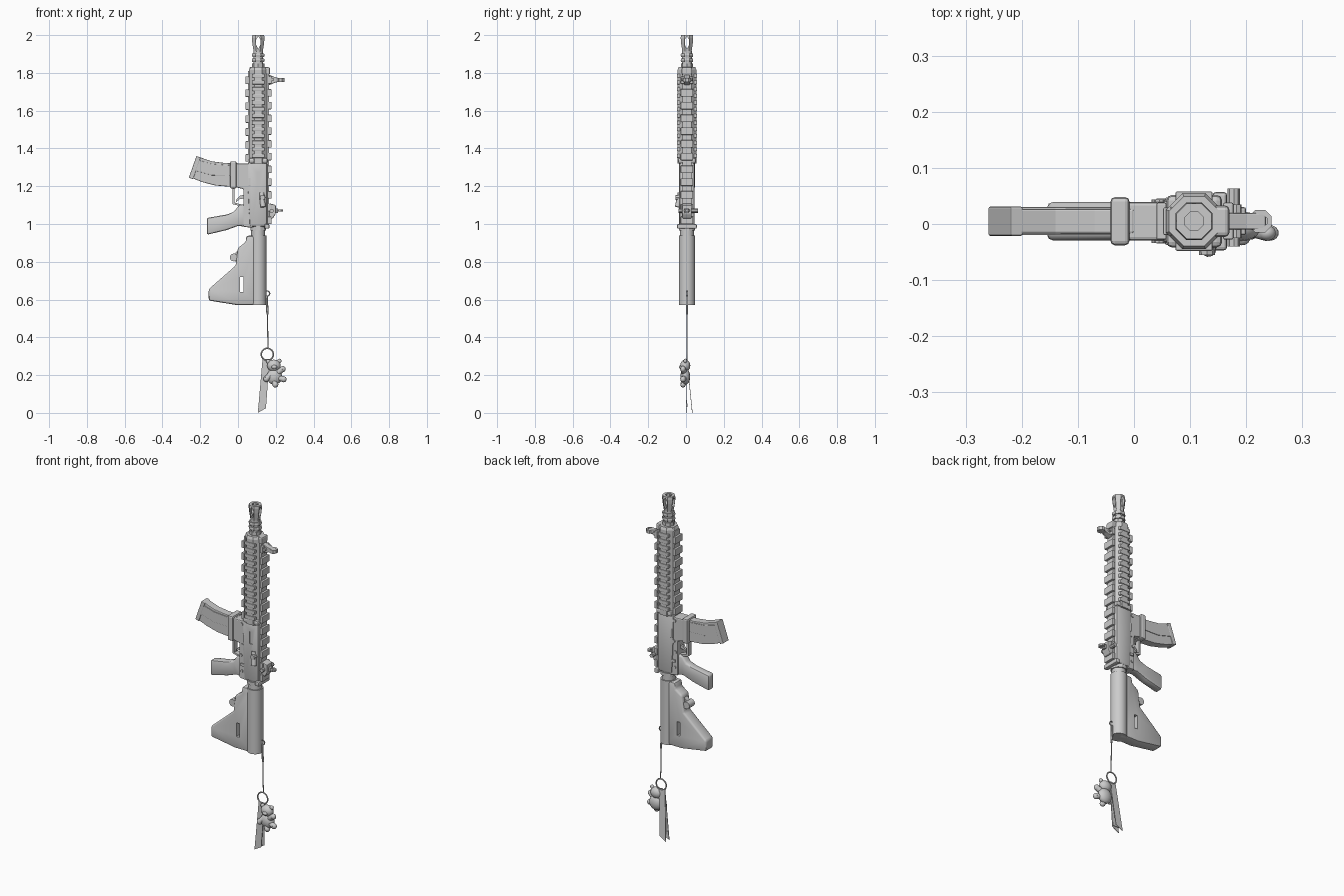
import bpy, bmesh, math
from mathutils import Vector, Matrix

if "Cube" in bpy.data.objects:
    bpy.data.objects.remove(bpy.data.objects["Cube"])

grey = bpy.data.materials.new("plain_grey")
grey.use_nodes = True
grey.diffuse_color = (0.6, 0.6, 0.6, 1)
grey.node_tree.nodes["Principled BSDF"].inputs["Base Color"].default_value = (0.6, 0.6, 0.6, 1)

CX, CY = 0.107, 0.005      # bore axis


def activate(ob):
    bpy.ops.object.select_all(action='DESELECT')
    ob.select_set(True)
    bpy.context.view_layer.objects.active = ob


def finish(name, bm, bevel=0, smooth=False):
    bmesh.ops.recalc_face_normals(bm, faces=bm.faces)
    me = bpy.data.meshes.new(name)
    bm.to_mesh(me)
    bm.free()
    ob = bpy.data.objects.new(name, me)
    bpy.context.collection.objects.link(ob)
    me.materials.append(grey)
    activate(ob)
    if bevel:
        mod = ob.modifiers.new("bevel", 'BEVEL')
        mod.width, mod.segments, mod.limit_method = bevel, 2, 'ANGLE'
        bpy.ops.object.modifier_apply(modifier=mod.name)
    if smooth:
        bpy.ops.object.shade_smooth_by_angle(angle=math.radians(40))
    return ob


def add_box(bm, x0, x1, y0, y1, z0, z1):
    mat = Matrix.Translation(((x0 + x1) / 2, (y0 + y1) / 2, (z0 + z1) / 2))
    mat = mat @ Matrix.Diagonal((x1 - x0, y1 - y0, z1 - z0, 1))
    bmesh.ops.create_cube(bm, size=1, matrix=mat)


def box(name, *dims, bevel=0):
    bm = bmesh.new()
    add_box(bm, *dims)
    return finish(name, bm, bevel)


def prism(name, pts, half, bevel=0, y=CY, lean=0, smooth=False):
    """Outline in x and z, extruded along y; lean shears it backwards lower down."""
    bm = bmesh.new()
    face = bm.faces.new([bm.verts.new((x, y - half, z)) for x, z in pts])
    ext = bmesh.ops.extrude_face_region(bm, geom=[face])
    verts = [v for v in ext["geom"] if isinstance(v, bmesh.types.BMVert)]
    bmesh.ops.translate(bm, verts=verts, vec=(0, 2 * half, 0))
    for v in bm.verts:
        v.co.y += lean * (pts[0][1] - v.co.z)
    return finish(name, bm, bevel, smooth)


def lathe(name, profile, sides, x=CX, y=CY, smooth=False):
    """Closed loop of (radius, z) turned about an upright axis."""
    bm = bmesh.new()
    rings = []
    for i in range(sides):
        a = 2 * math.pi * (i + 0.5) / sides
        rings.append([bm.verts.new((x + r * math.cos(a), y + r * math.sin(a), z)) for r, z in profile])
    n = len(profile)
    for i in range(sides):
        p, q = rings[i], rings[(i + 1) % sides]
        for j in range(n):
            bm.faces.new((p[j], q[j], q[(j + 1) % n], p[(j + 1) % n]))
    return finish(name, bm, 0, smooth)


def rod(name, a, b, r, sides=10, r2=None, smooth=True):
    a, b = Vector(a), Vector(b)
    bm = bmesh.new()
    turn = (b - a).to_track_quat('Z', 'Y').to_matrix().to_4x4()
    bmesh.ops.create_cone(bm, cap_ends=True, segments=sides, radius1=r, radius2=r if r2 is None else r2,
                          depth=(b - a).length, matrix=Matrix.Translation((a + b) / 2) @ turn)
    return finish(name, bm, 0, smooth)


def ball(name, pos, size):
    bm = bmesh.new()
    mat = Matrix.Translation(pos) @ Matrix.Diagonal((*size, 1))
    bmesh.ops.create_uvsphere(bm, u_segments=14, v_segments=8, radius=1, matrix=mat)
    return finish(name, bm, 0, True)


def ring(name, pos, major, minor, turn=(math.pi / 2, 0, 0)):
    bpy.ops.mesh.primitive_torus_add(location=pos, rotation=turn, major_radius=major,
                                     minor_radius=minor, major_segments=24, minor_segments=6)
    ob = bpy.context.object
    ob.name = name
    ob.data.materials.append(grey)
    bpy.ops.object.shade_smooth_by_angle()


def cut(ob, cutter):
    activate(ob)
    mod = ob.modifiers.new("cut", 'BOOLEAN')
    mod.operation, mod.object, mod.solver = 'DIFFERENCE', cutter, 'EXACT'
    bpy.ops.object.modifier_apply(modifier=mod.name)
    bpy.data.objects.remove(cutter)


# Muzzle piece with see-through slots, collars and barrel
muzzle = lathe("muzzle", [(0.018, 2), (0.034, 2), (0.036, 1.985), (0.034, 1.96), (0.026, 1.91), (0.018, 1.91)], 8)
slot = [(0, 0.036), (0.011, 0.02), (0.011, -0.008), (0, -0.03), (-0.011, -0.008), (-0.011, 0.02)]
for quarter in (0, 1):
    cutter = prism("slot_cutter", [(x, z + 1.957) for x, z in slot], 0.1, y=0)
    cutter.matrix_world = Matrix.Translation((CX, CY, 0)) @ Matrix.Rotation(quarter * math.pi / 2, 4, 'Z')
    bpy.context.view_layer.update()
    cut(muzzle, cutter)
for i, z in enumerate((1.885, 1.858)):
    lathe(f"muzzle_collar_{i}", [(0.02, z), (0.034, z), (0.036, z + 0.009), (0.034, z + 0.018), (0.02, z + 0.018)], 8)
rod("barrel", (CX, CY, 1.3), (CX, CY, 1.915), 0.026, 12)
rod("gas_block", (CX, CY, 1.8), (CX, CY, 1.85), 0.032, 8, smooth=False)

# Handguard core
lathe("handguard", [(0.027, 1.32), (0.054, 1.32), (0.054, 1.815), (0.048, 1.83), (0.027, 1.83)], 8)
box("handguard_cap", 0.062, 0.17, CY - 0.028, CY + 0.028, 1.79, 1.83, bevel=0.008)
box("handguard_collar", 0.058, 0.157, CY - 0.047, CY + 0.047, 1.32, 1.35, bevel=0.01)


def rail(name, quarter, reach, half, z0, z1, pitch):
    """Toothed rail, pointing along +x and then turned by quarter turns."""
    bm = bmesh.new()
    add_box(bm, 0.035, reach - 0.012, -half * 0.75, half * 0.75, z0, z1)
    count = round((z1 - z0) / pitch)
    step = (z1 - z0) / count
    for i in range(count):
        z = z0 + i * step
        add_box(bm, reach - 0.018, reach, -half, half, z, z + step * 0.58)
    bmesh.ops.transform(bm, verts=bm.verts, matrix=Matrix.Translation((CX, CY, 0))
                        @ Matrix.Rotation(quarter * math.pi / 2, 4, 'Z'))
    finish(name, bm, 0.003)


rail("top_rail", 0, 0.07, 0.033, 1.0, 1.81, 0.066)
rail("bottom_rail", 2, 0.067, 0.033, 1.33, 1.81, 0.066)
rail("left_rail", 1, 0.053, 0.033, 1.35, 1.81, 0.036)
rail("right_rail", 3, 0.053, 0.033, 1.35, 1.81, 0.036)

# Receiver
upper = prism("upper_receiver", [(0.06, 0.985), (0.155, 0.985), (0.155, 1.33), (0.05, 1.33), (0.05, 1.19)],
              0.041, bevel=0.014, smooth=True)
cut(upper, box("port_cutter", 0.1, 0.117, -0.1, CY - 0.037, 1.205, 1.275))
box("bolt", 0.098, 0.119, CY - 0.037, CY - 0.03, 1.2, 1.28)
prism("lower_receiver", [(0.08, 0.98), (0.08, 1.32), (-0.012, 1.32), (-0.012, 1.195), (0.028, 1.185), (0.028, 0.985)],
      0.034, bevel=0.006)
box("magazine_well_lip", -0.042, -0.008, CY - 0.043, CY + 0.043, 1.188, 1.332, bevel=0.008)
rod("case_deflector", (0.13, CY, 1.14), (0.13, CY - 0.06, 1.14), 0.019, 8, 0.014)
rod("forward_assist", (0.125, CY - 0.035, 1.165), (0.133, CY - 0.05, 1.09), 0.014, 10)
box("charging_handle", 0.14, 0.166, CY - 0.052, CY + 0.052, 0.975, 1.0, bevel=0.006)
for side in (-1, 1):
    for i, (x, z) in enumerate(((0.045, 1.03), (0.04, 1.12), (0.05, 1.18), (0.045, 1.3))):
        rod(f"receiver_pin_{i}", (x, CY, z), (x, CY + side * 0.039, z), 0.009, 8)
    box("selector", 0.04, 0.062, *sorted((CY + side * 0.03, CY + side * 0.04)), 1.06, 1.075)
    box("bolt_catch", 0.055, 0.068, *sorted((CY + side * 0.03, CY + side * 0.042)), 1.2, 1.25, bevel=0.003)

# Trigger and guard
prism("trigger_guard", [(0.03, 1.09), (-0.028, 1.105), (-0.028, 1.195), (-0.018, 1.195), (-0.018, 1.113), (0.03, 1.1)], 0.014)
prism("trigger", [(0.035, 1.135), (0.01, 1.132), (-0.012, 1.115), (-0.008, 1.13), (0.01, 1.15), (0.035, 1.155)], 0.007)

# Grip and magazine
prism("grip", [(0.045, 1.105), (0.005, 1.1), (-0.02, 1.065), (-0.06, 1.05), (-0.165, 1.032), (-0.165, 0.943),
               (-0.06, 0.968), (0.0, 0.99), (0.045, 0.985)], 0.024, bevel=0.01, smooth=True)
prism("magazine", [(0, 1.322), (-0.07, 1.323), (-0.14, 1.332), (-0.215, 1.358), (-0.253, 1.247), (-0.19, 1.222),
                   (-0.12, 1.204), (-0.05, 1.198), (0, 1.198)], 0.022, bevel=0.004)
prism("magazine_rib", [(-0.03, 1.31), (-0.14, 1.318), (-0.216, 1.34), (-0.234, 1.285), (-0.14, 1.258), (-0.03, 1.255)], 0.025, 0.002)
prism("magazine_floor", [(-0.198, 1.352), (-0.22, 1.36), (-0.26, 1.246), (-0.238, 1.237)], 0.026, bevel=0.003)

# Stock with tube, slot and lever
rod("buffer_tube", (CX, CY, 0.9), (CX, CY, 0.99), 0.037, 16)
lathe("castle_nut", [(0.02, 0.965), (0.043, 0.965), (0.043, 0.985), (0.02, 0.985)], 12)
rod("stock_tube", (CX, CY, 0.57), (CX, CY, 0.94), 0.043, 20)
stock = prism("stock", [(0.115, 0.938), (0.045, 0.938), (0.04, 0.902), (0.0, 0.875), (-0.012, 0.78), (-0.155, 0.655),
                        (-0.155, 0.595), (0.0, 0.57), (0.115, 0.57)], 0.034, bevel=0.01, smooth=True)
cut(stock, box("slot_cutter", 0.01, 0.03, -0.2, 0.2, 0.64, 0.72))
rod("stock_lever", (-0.022, CY - 0.025, 0.823), (-0.022, CY + 0.025, 0.823), 0.021, 12)
prism("lever_arm", [(0.02, 0.88), (-0.012, 0.85), (-0.03, 0.83), (-0.012, 0.8), (0.02, 0.79)], 0.014)

# Sights
prism("front_sight_base", [(0.165, 1.735), (0.2, 1.75), (0.235, 1.752), (0.235, 1.77), (0.2, 1.776), (0.165, 1.79)], 0.015, 0.003)
lathe("front_sight_hood", [(0.013, 1.752), (0.022, 1.752), (0.022, 1.772), (0.013, 1.772)], 8, x=0.225)
rod("front_sight_post", (0.2, CY, 1.762), (0.226, CY, 1.762), 0.003, 6)
rod("front_sight_screw", (0.183, CY - 0.03, 1.765), (0.183, CY + 0.03, 1.765), 0.009, 8)
prism("rear_sight_base", [(0.165, 1.03), (0.185, 1.03), (0.2, 1.055), (0.2, 1.1), (0.165, 1.11)], 0.025, 0.004)
box("rear_sight_arm", 0.19, 0.212, CY - 0.012, CY + 0.012, 1.058, 1.082, bevel=0.002)
lathe("rear_sight_aperture", [(0.006, 1.065), (0.018, 1.065), (0.018, 1.076), (0.006, 1.076)], 8, x=0.222)
rod("rear_sight_knob", (0.178, CY - 0.045, 1.07), (0.178, CY + 0.058, 1.07), 0.011, 8)

# Sling loop, cord and key ring
ring("sling_loop", (0.155, CY, 0.632), 0.013, 0.003)
rod("cord_clip", (0.152, CY, 0.622), (0.156, CY, 0.52), 0.006, 6)
rod("cord", (0.155, CY, 0.54), (0.159, CY, 0.342), 0.003, 6)
ring("key_ring", (0.155, CY, 0.31), 0.032, 0.004)

# Two ribbon tails with a darker-looking fringe band
tail = [(0.13, 0.285), (0.167, 0.285), (0.148, 0.025), (0.105, 0.0)]
prism("ribbon_back", tail, 0.0015, lean=0.1)
prism("ribbon_front", tail, 0.0015, lean=-0.01)
prism("ribbon_hem", [(0.108, 0.05), (0.149, 0.05), (0.148, 0.03), (0.107, 0.03)], 0.003)

# Toy bear charm, slightly tilted
BY = CY - 0.009
ball("bear_body", (0.193, BY, 0.192), (0.042, 0.026, 0.043))
ball("bear_head", (0.19, BY, 0.25), (0.037, 0.027, 0.032))
ball("bear_snout", (0.192, BY - 0.022, 0.243), (0.015, 0.012, 0.011))
for x, z in ((0.161, 0.272), (0.219, 0.275)):
    ball("bear_ear", (x, BY, z), (0.012, 0.009, 0.012))
limbs = (("arm", 0.175, 0.205, 0.15, 0.18), ("arm", 0.21, 0.212, 0.237, 0.232),
         ("leg", 0.19, 0.17, 0.198, 0.15), ("leg", 0.215, 0.185, 0.242, 0.178))
for kind, x0, z0, x1, z1 in limbs:
    rod(f"bear_{kind}", (x0, BY - 0.005, z0), (x1, BY - 0.012, z1), 0.015, 10)
    ball(f"bear_{kind}_end", (x1, BY - 0.012, z1), (0.016, 0.014, 0.016))
